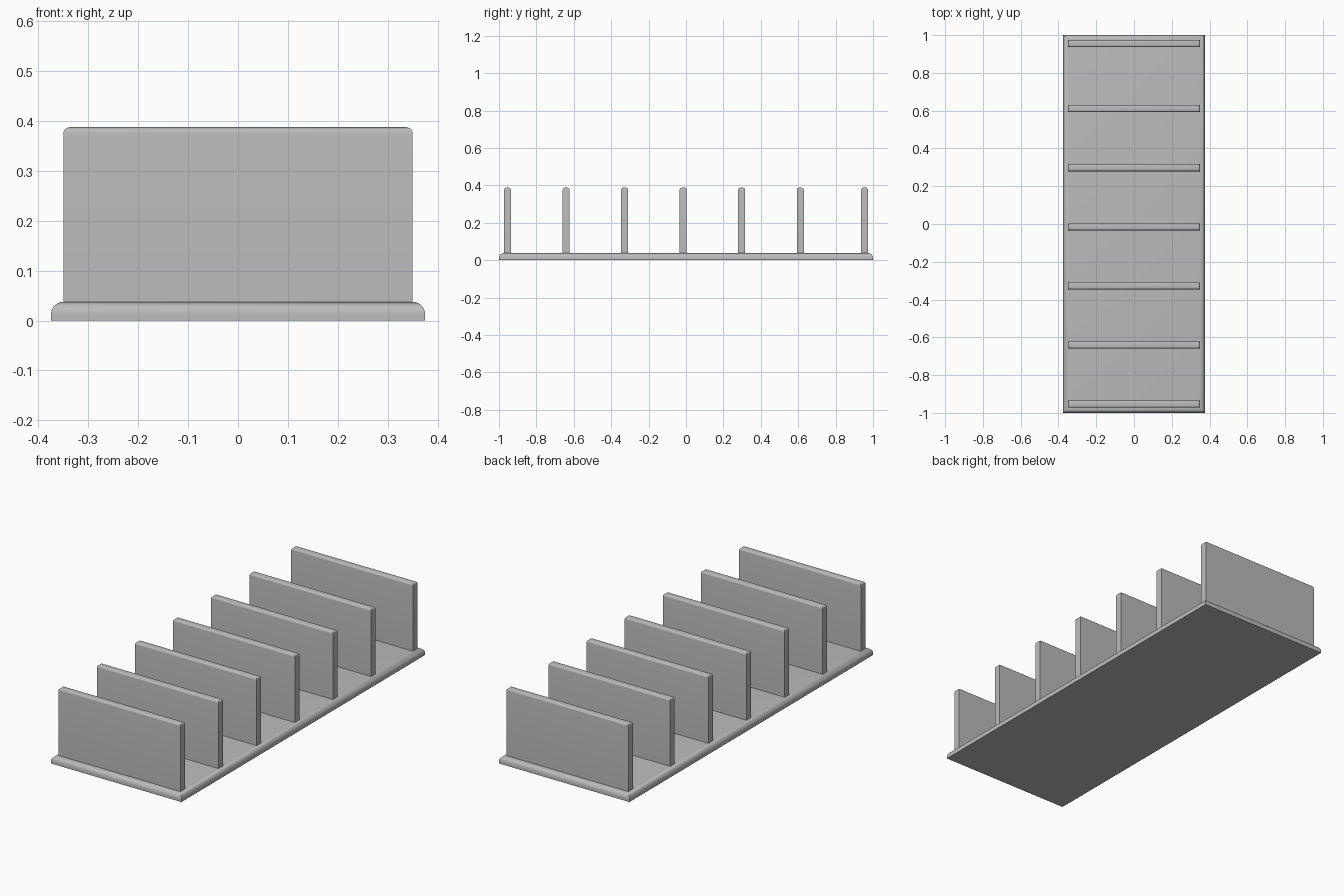
import bpy
import bmesh
from mathutils import Vector

cube = bpy.data.objects.get("Cube")
if cube:
    bpy.data.objects.remove(cube, do_unlink=True)

# Single plain grey material
GREY = (0.5, 0.5, 0.5, 1.0)
grey = bpy.data.materials.new("plain grey")
grey.use_nodes = True
grey.diffuse_color = GREY
grey.node_tree.nodes["Principled BSDF"].inputs["Base Color"].default_value = GREY


def rounded_top_box(name, size, center, bottom, radius):
    """Box with a square bottom and rounded edges around its top face."""
    bm = bmesh.new()
    bmesh.ops.create_cube(bm, size=1)
    bmesh.ops.scale(bm, vec=Vector(size), verts=bm.verts)
    bmesh.ops.translate(bm, vec=(0, 0, size[2] / 2), verts=bm.verts)
    rim = [e for e in bm.edges if all(v.co.z > size[2] / 2 for v in e.verts)]
    bmesh.ops.bevel(bm, geom=rim, offset=radius, segments=6,
                    profile=0.5, affect='EDGES')
    mesh = bpy.data.meshes.new(name)
    bm.to_mesh(mesh)
    bm.free()
    mesh.materials.append(grey)
    obj = bpy.data.objects.new(name, mesh)
    obj.location = (center[0], center[1], bottom)
    bpy.context.collection.objects.link(obj)
    bpy.ops.object.select_all(action='DESELECT')
    obj.select_set(True)
    bpy.context.view_layer.objects.active = obj
    bpy.ops.object.shade_smooth_by_angle(angle=0.6)
    return obj


# Long base plate
BASE_H = 0.0375
rounded_top_box("base_plate", (0.75, 2.0, BASE_H), (0, 0), 0, 0.025)

# Upright dividers: six evenly spaced from the front, one at the back end
positions = [-0.954 + 0.313 * i for i in range(6)] + [0.955]
for i, y in enumerate(positions):
    rounded_top_box(f"divider_{i + 1}", (0.7, 0.0375, 0.35), (0, y), BASE_H, 0.0125)
